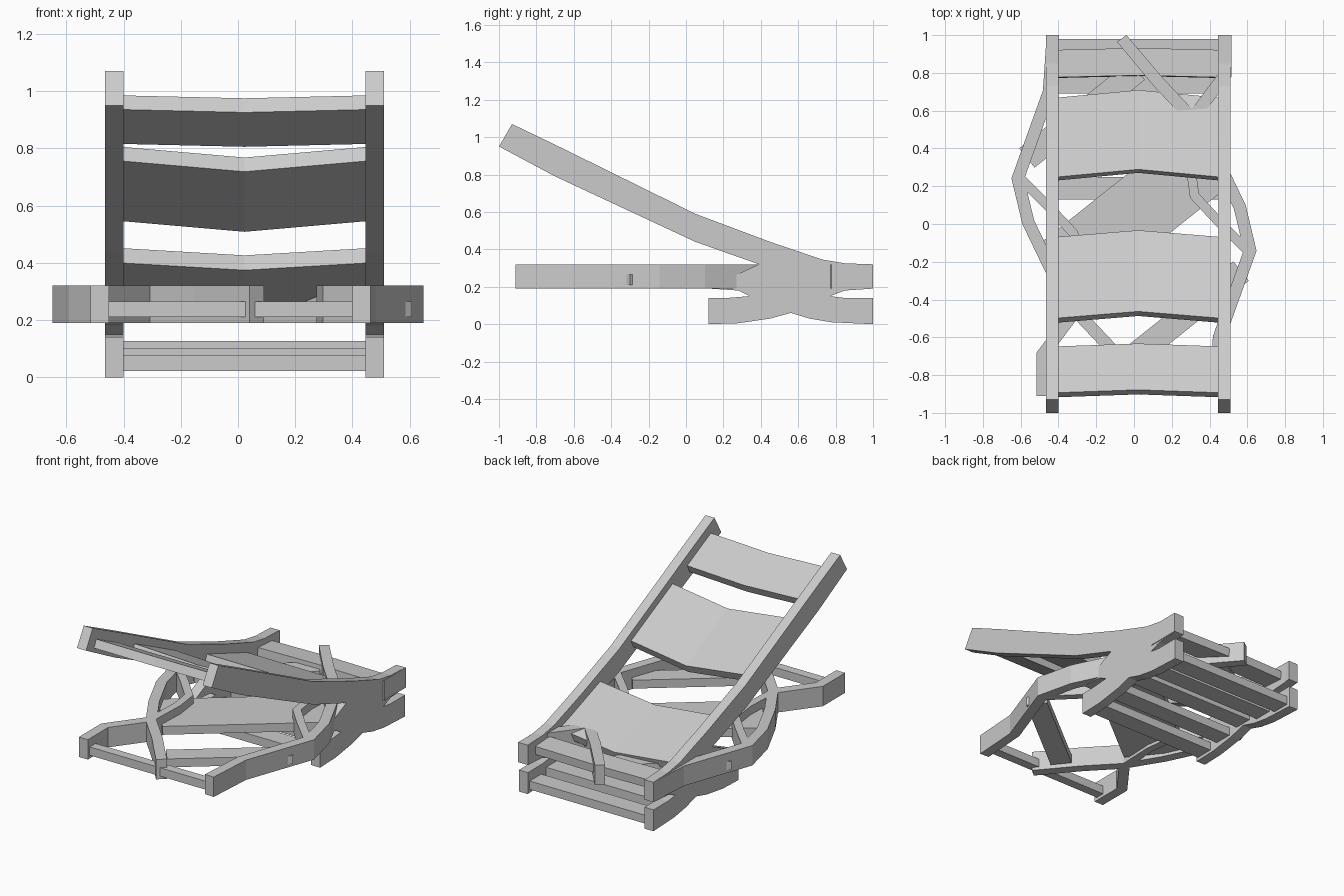
import bpy, bmesh
from mathutils import Vector

cube = bpy.data.objects.get("Cube")
if cube:
    bpy.data.objects.remove(cube)

grey = bpy.data.materials.new("light_grey")
grey.use_nodes = True
COLOUR = (0.6, 0.6, 0.6, 1)
grey.diffuse_color = COLOUR
grey.node_tree.nodes["Principled BSDF"].inputs["Base Color"].default_value = COLOUR

RAIL_X = (-0.4325, 0.4775)   # centres of the side rails
RAIL_W = 0.065
MID_X = sum(RAIL_X) / 2
FRAME_Z = (0.19, 0.32)       # height range of the flat base frame
PLATE_Z = (0.21, 0.265)


def loft(name, rings):
    """Skin a list of equal rings of points and cap both ends."""
    bm = bmesh.new()
    loops = [[bm.verts.new(p) for p in ring] for ring in rings]
    n = len(loops[0])
    for a, b in zip(loops, loops[1:]):
        for i in range(n):
            j = (i + 1) % n
            bm.faces.new((a[i], a[j], b[j], b[i]))
    bm.faces.new(loops[0])
    bm.faces.new(loops[-1])
    bmesh.ops.recalc_face_normals(bm, faces=bm.faces)
    mesh = bpy.data.meshes.new(name)
    bm.to_mesh(mesh)
    bm.free()
    mesh.materials.append(grey)
    obj = bpy.data.objects.new(name, mesh)
    bpy.context.collection.objects.link(obj)
    return obj


def side_rail(name, x, profile):
    """Extrude a (y, z) outline across the rail width."""
    h = RAIL_W / 2
    return loft(name, [[(x + s, y, z) for y, z in profile] for s in (-h, h)])


def ribbon(name, path, width, turn, heights=FRAME_Z):
    """Bent flat bar along a plan path; turn=-1 gives its half-turn twin."""
    pts = [Vector((x, y)) for x, y in path]
    rings = []
    for i, p in enumerate(pts):
        a = (p - pts[i - 1]).normalized() if i else None
        b = (pts[i + 1] - p).normalized() if i < len(pts) - 1 else None
        a, b = a or b, b or a
        t = (a + b).normalized()
        side = Vector((-t.y, t.x)) * (width / 2 / max(t.dot(a), 0.5))
        ring = []
        for s, z in ((-1, 0), (1, 0), (1, 1), (-1, 1)):
            q = p + side * s
            x, y = turn * q.x, 0.05 + turn * (q.y - 0.05)
            ring.append((x, min(y, 1.0), heights[z]))
        rings.append(ring)
    return loft(name, rings)


def panel(name, upper, lower, thick=0.055, sag=(0.035, -0.037)):
    """Slat between the rails, pulled along at its middle."""
    u, l = Vector(upper), Vector(lower)
    d = (l - u).normalized()
    n = Vector((-d.y, d.x)) * thick / 2
    corners = [u - n, l - n, l + n, u + n]
    rings = []
    for x, k in ((RAIL_X[0] + 0.03, 0), (MID_X, 1), (RAIL_X[1] - 0.03, 0)):
        rings.append([(x, c.x + k * sag[0], c.y + k * sag[1]) for c in corners])
    return loft(name, rings)


# Long reclining rails and arched lower rails
recline = [(-0.93, 1.07), (-0.66, 0.94), (0.05, 0.59), (0.45, 0.44),
           (0.73, 0.345), (0.85, 0.325), (1, 0.32), (1, 0.19), (0.85, 0.18),
           (0.6, 0.22), (0.39, 0.32), (0.05, 0.44), (-0.7, 0.79), (-1, 0.95)]
arch = [(0.12, 0), (0.28, 0.005), (0.45, 0.03), (0.56, 0.06), (0.66, 0.03),
        (0.78, 0.01), (1, 0), (1, 0.14), (0.85, 0.14), (0.77, 0.15),
        (0.85, 0.18), (0.73, 0.3), (0.39, 0.32), (0.13, 0.2), (0.13, 0.19),
        (0.28, 0.18), (0.34, 0.15), (0.22, 0.14), (0.12, 0.14)]
for side, x in zip(("right", "left"), RAIL_X):
    side_rail(side + "_recline_rail", x, recline)
    side_rail(side + "_lower_rail", x, arch)

# Backrest and seat slats
panel("head_slat", (-0.905, 0.96), (-0.66, 0.84), sag=(0.015, -0.01))
panel("back_slat", (-0.51, 0.78), (-0.08, 0.57))
panel("seat_slat", (0.24, 0.425), (0.66, 0.275), sag=(0.04, -0.025))
panel("foot_slat", (0.775, 0.265), (0.92, 0.255), sag=(0.01, 0))

# Lower slats follow the arch
for i, (y, z) in enumerate(((0.19, 0.05), (0.37, 0.075), (0.56, 0.1),
                            (0.75, 0.075), (0.92, 0.05))):
    panel("lower_slat_%d" % (i + 1), (y - 0.06, z), (y + 0.06, z), sag=(0, 0))

# Flat base frame: every bar has a half-turn twin
leg = [(0.065, -0.885), (-0.13, -0.65), (-0.30, -0.47), (-0.44, -0.24),
       (-0.56, 0.01), (-0.615, 0.24), (-0.45, 0.70), (-0.43, 1.01)]
branch = [(-0.4825, -0.91), (-0.4825, -0.69), (-0.31, -0.46)]
strut = [(-0.60, 0.24), (-0.45, 0.09), (-0.32, -0.05), (-0.30, -0.20),
         (-0.31, -0.45)]
for side, turn in (("right", 1), ("left", -1)):
    ribbon(side + "_curved_leg", leg, RAIL_W, turn)
    ribbon(side + "_branch_leg", branch, RAIL_W, turn)
    ribbon(side + "_strut", strut, 0.05, turn)

# Diagonal plates between the curved legs
along, across = Vector((0.78, 0.62)), Vector((-0.62, 0.78))


def plate(name, t0, t1, offset, width, turn=1):
    ends = [along * t + across * offset for t in (t0, t1)]
    return ribbon(name, [tuple(e) for e in ends], width, turn, PLATE_Z)


plate("centre_plate", -0.46, 0.52, 0.037, 0.385)
plate("front_plate", -0.46, 0.29, -0.55, 0.13)
plate("rear_plate", -0.46, 0.29, -0.55, 0.13, -1)

# Front crossbar
ribbon("front_crossbar", [(-0.46, -0.86), (0.42, -0.86)], 0.06, 1, PLATE_Z)
